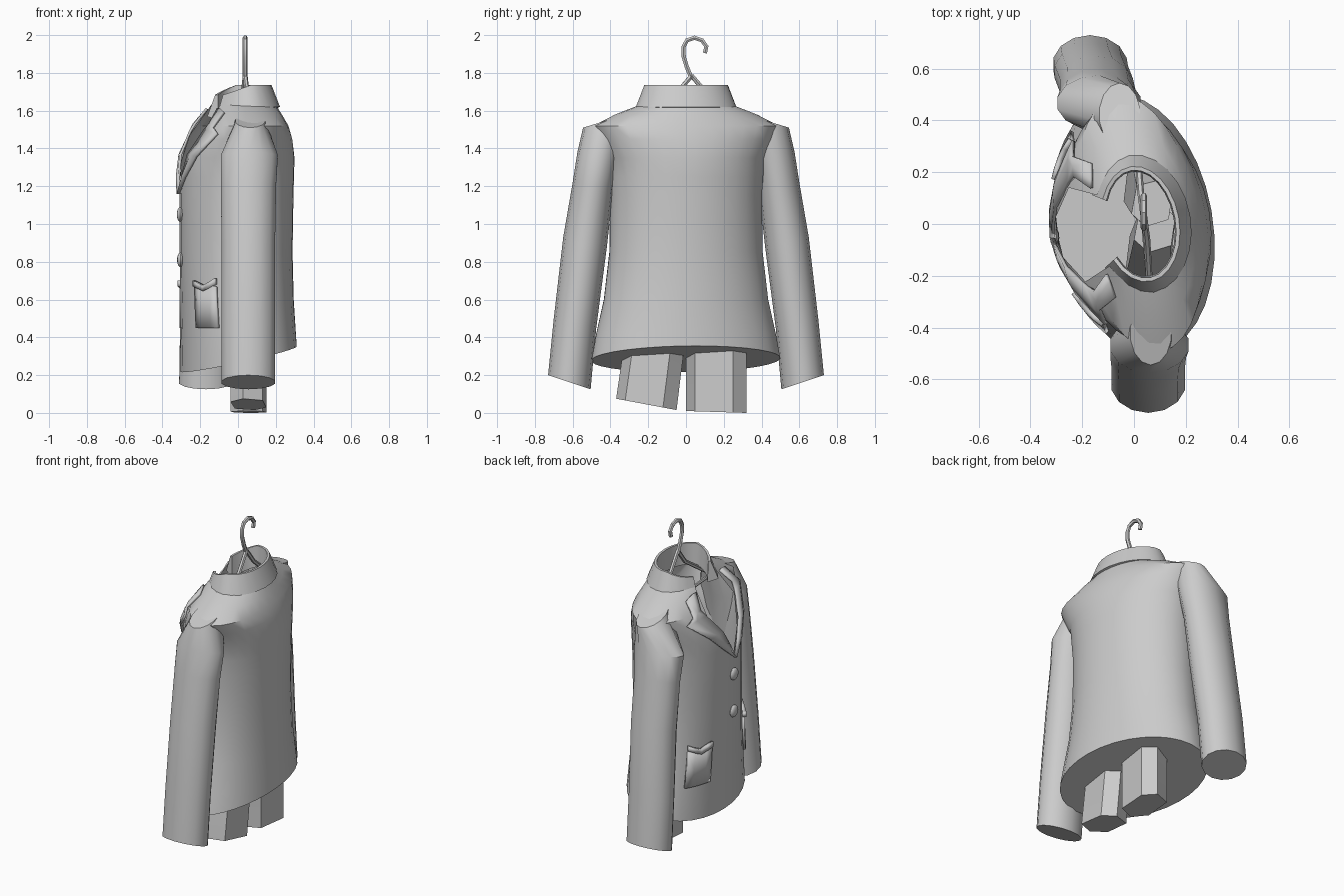
import bpy, bmesh
from math import sin, cos, radians, pi
from mathutils import Vector

cube = bpy.data.objects.get("Cube")
if cube:
    bpy.data.objects.remove(cube)

grey = bpy.data.materials.new("light_grey")
grey.use_nodes = True
grey.diffuse_color = (0.6, 0.6, 0.6, 1)
grey.node_tree.nodes["Principled BSDF"].inputs["Base Color"].default_value = (0.6, 0.6, 0.6, 1)
parts = []


def finish(name, bm, thickness=0):
    bmesh.ops.remove_doubles(bm, verts=bm.verts, dist=0.0005)
    bmesh.ops.recalc_face_normals(bm, faces=bm.faces)
    mesh = bpy.data.meshes.new(name)
    bm.to_mesh(mesh)
    bm.free()
    mesh.materials.append(grey)
    ob = bpy.data.objects.new(name, mesh)
    bpy.context.collection.objects.link(ob)
    if thickness:
        mod = ob.modifiers.new("thickness", "SOLIDIFY")
        mod.thickness = thickness
        mod.offset = 0
    parts.append(ob)
    return ob


def loft(name, rings, closed=True, cap_start=False, cap_end=False, thickness=0):
    bm = bmesh.new()
    rows = [[bm.verts.new(p) for p in ring] for ring in rings]
    n = len(rows[0])
    for lo, hi in zip(rows, rows[1:]):
        for i in range(n if closed else n - 1):
            j = (i + 1) % n
            bm.faces.new((lo[i], lo[j], hi[j], hi[i]))
    if cap_start:
        bm.faces.new(rows[0])
    if cap_end:
        bm.faces.new(rows[-1])
    return finish(name, bm, thickness)


# Body cross-sections: height, half width, half depth, x offset
PROFILE = [(0.15, 0.52, 0.305, 0.005), (0.34, 0.5, 0.3, 0.005), (0.6, 0.44, 0.295, -0.005),
           (0.85, 0.41, 0.295, -0.01), (1.15, 0.405, 0.298, -0.008), (1.35, 0.42, 0.295, 0.0),
           (1.45, 0.47, 0.27, 0.01), (1.52, 0.5, 0.235, 0.02), (1.58, 0.38, 0.2, 0.025),
           (1.63, 0.25, 0.175, 0.025)]
TURN = radians(10)
SIDE = Vector((-sin(TURN), cos(TURN), 0))
FRONT = Vector((-cos(TURN), -sin(TURN), 0))


def oval(deg, a, b, cx, z):
    f = radians(deg)
    return SIDE * (a * sin(f)) + FRONT * (b * cos(f)) + Vector((cx, 0, z))


def surface(deg, z, off=0.0):
    """Point on the body; deg is measured from the front towards +y."""
    k = 0
    while k < len(PROFILE) - 2 and PROFILE[k + 1][0] < z:
        k += 1
    lo, hi = PROFILE[k], PROFILE[k + 1]
    t = min(1, max(0, (z - lo[0]) / (hi[0] - lo[0])))
    a, b, cx = (p + (q - p) * t for p, q in zip(lo[1:], hi[1:]))
    return oval(deg, a + off, b + off, cx, z)


def hem(deg):
    return 0.285 - 0.07 * cos(radians(deg))


def neckline(deg):
    d = abs((deg + 180) % 360 - 180)
    return 1.17 + 0.46 * min(1, d / 33.75)


# Jacket body with V neck and closed underside
COLS = 32
angles = [360 * i / COLS for i in range(COLS)]
levels = [0.0, 0.42, 0.6, 0.85, 1.0, 1.15, 1.25, 1.35, 1.45, 1.52, 1.58, 1.63]
loft("jacket_body", [[surface(d, max(hem(d), min(z, neckline(d)))) for d in angles]
                     for z in levels], cap_start=True)

# Sleeves: outer y, outer z, inner y, inner z, then x centre per side and half depth
SLEEVE = [(0.73, 0.2, 0.505, 0.125), (0.7, 0.5, 0.475, 0.45), (0.65, 0.93, 0.42, 0.87),
          (0.6, 1.22, 0.385, 1.18), (0.575, 1.38, 0.36, 1.34), (0.545, 1.51, 0.3, 1.585)]
CENTRES = {"right": (-1, [0.055, 0.055, 0.055, 0.055, 0.06, 0.065], [0.145, 0.145, 0.145, 0.15, 0.155, 0.08]),
           "left": (1, [-0.17, -0.165, -0.145, -0.14, -0.135, -0.055], [0.145, 0.145, 0.145, 0.15, 0.165, 0.08])}
for label, (s, xs, depths) in CENTRES.items():
    rings = []
    for (oy, oz, iy, iz), cx, hx in zip(SLEEVE, xs, depths):
        mid = Vector((cx, s * (oy + iy) / 2, (oz + iz) / 2))
        arm = Vector((0, s * (oy - iy) / 2, (oz - iz) / 2))
        rings.append([mid + arm * cos(2 * pi * i / 14) + Vector((hx * sin(2 * pi * i / 14), 0, 0))
                      for i in range(14)])
    loft(label + "_sleeve", rings, cap_start=True, cap_end=True)

# Folded collar around the neck
rings = []
for i in range(21):
    d = 32 + (360 - 64) * i / 20
    drop = 0.06 * max(0, cos(radians(d)))
    rings.append([oval(d, 0.25 + o, 0.175 + o, 0.025, z - drop)
                  for o, z in ((0.02, 1.62), (-0.025, 1.735), (-0.04, 1.735), (-0.045, 1.6))])
loft("collar", rings, cap_start=True, cap_end=True)

# Notched lapels along the V
LAPEL = [(0.0, 1), (0.2, 9), (0.45, 16), (0.72, 22), (0.8, 9), (0.98, 13)]
for label, s in (("left", 1), ("right", -1)):
    rings = []
    for t, wide in LAPEL:
        z = 1.16 + 0.46 * t
        d = 33.75 * t
        rings.append([surface(s * d, z, 0.01), surface(s * (d + wide / 2), z, 0.018),
                      surface(s * (d + wide), z - 0.02 * t, 0.016)])
    loft(label + "_lapel", rings, closed=False, thickness=0.014)

# Patch pockets with a raised, dipped top band
for label, s in (("left", 1), ("right", -1)):
    cols = [30, 36, 42, 48, 55]
    dip = [0.0, -0.012, -0.025, -0.01, 0.012]
    loft(label + "_pocket", [[surface(s * d, z, 0.008) for d in cols] for z in (0.45, 0.56, 0.67)],
         closed=False, thickness=0.016)
    loft(label + "_pocket_band", [[surface(s * d, z + k, 0.014) for d, k in zip(cols, dip)]
                                  for z in (0.67, 0.7)], closed=False, thickness=0.022)

# Front buttons
for label, z in (("upper", 1.05), ("lower", 0.81)):
    bm = bmesh.new()
    bmesh.ops.create_uvsphere(bm, u_segments=12, v_segments=8, radius=0.038)
    centre = surface(0, z, 0.006)
    for v in bm.verts:
        v.co.x *= 0.45
        v.co += centre
    finish(label + "_button", bm)


# Trouser legs hanging inside: hexagonal sections
def hexagon(cx, cy, z, hx, hy, slope=0.0):
    shape = [(-1, -0.45), (-0.75, 0.75), (0.35, 1), (1, 0.55), (0.8, -0.7), (-0.3, -1)]
    return [Vector((cx + hx * px, cy + hy * py, z + slope * py)) for px, py in shape]


loft("right_trouser_leg", [hexagon(0.055, -0.21, 0.045, 0.095, 0.16, -0.03),
                           hexagon(0.055, -0.165, 0.38, 0.095, 0.16),
                           hexagon(0.08, -0.02, 1.2, 0.08, 0.09)], cap_start=True, cap_end=True)
loft("left_trouser_leg", [hexagon(0.055, 0.16, 0.005, 0.095, 0.16, -0.005),
                          hexagon(0.055, 0.16, 0.38, 0.095, 0.16),
                          hexagon(0.07, 0.08, 1.25, 0.08, 0.09)], cap_start=True, cap_end=True)


# Wire hanger: hook, sloping arms and cross bar
def wire(name, points, radius):
    curve = bpy.data.curves.new(name, "CURVE")
    curve.dimensions = "3D"
    curve.bevel_depth = radius
    curve.bevel_resolution = 1
    curve.use_fill_caps = True
    line = curve.splines.new("POLY")
    line.points.add(len(points) - 1)
    for p, co in zip(line.points, points):
        p.co = (*co, 1)
    curve.materials.append(grey)
    ob = bpy.data.objects.new(name, curve)
    bpy.context.collection.objects.link(ob)
    bpy.ops.object.select_all(action="DESELECT")
    ob.select_set(True)
    bpy.context.view_layer.objects.active = ob
    bpy.ops.object.convert(target="MESH")
    parts.append(bpy.context.view_layer.objects.active)


HOOK = [(0.1, 1.905), (0.108, 1.94), (0.085, 1.972), (0.045, 1.986), (0.005, 1.972),
        (-0.014, 1.935), (-0.012, 1.885), (0.005, 1.83), (0.03, 1.77)]
wire("hanger_hook", [(0.038, y, z) for y, z in HOOK], 0.013)
for label, s in (("left", 1), ("right", -1)):
    wire(label + "_hanger_arm", [(0.038, 0.03, 1.785), (0.038 - s * 0.012, 0.03 + s * 0.09, 1.68),
                                 (0.038 - s * 0.03, s * 0.36, 1.48)], 0.013)
wire("hanger_bar", [(0.008, 0.36, 1.48), (0.068, -0.36, 1.48)], 0.01)

# Smooth shading with sharp folds
bpy.ops.object.select_all(action="DESELECT")
for ob in parts:
    ob.select_set(True)
bpy.context.view_layer.objects.active = parts[0]
bpy.ops.object.shade_smooth_by_angle(angle=radians(35))
